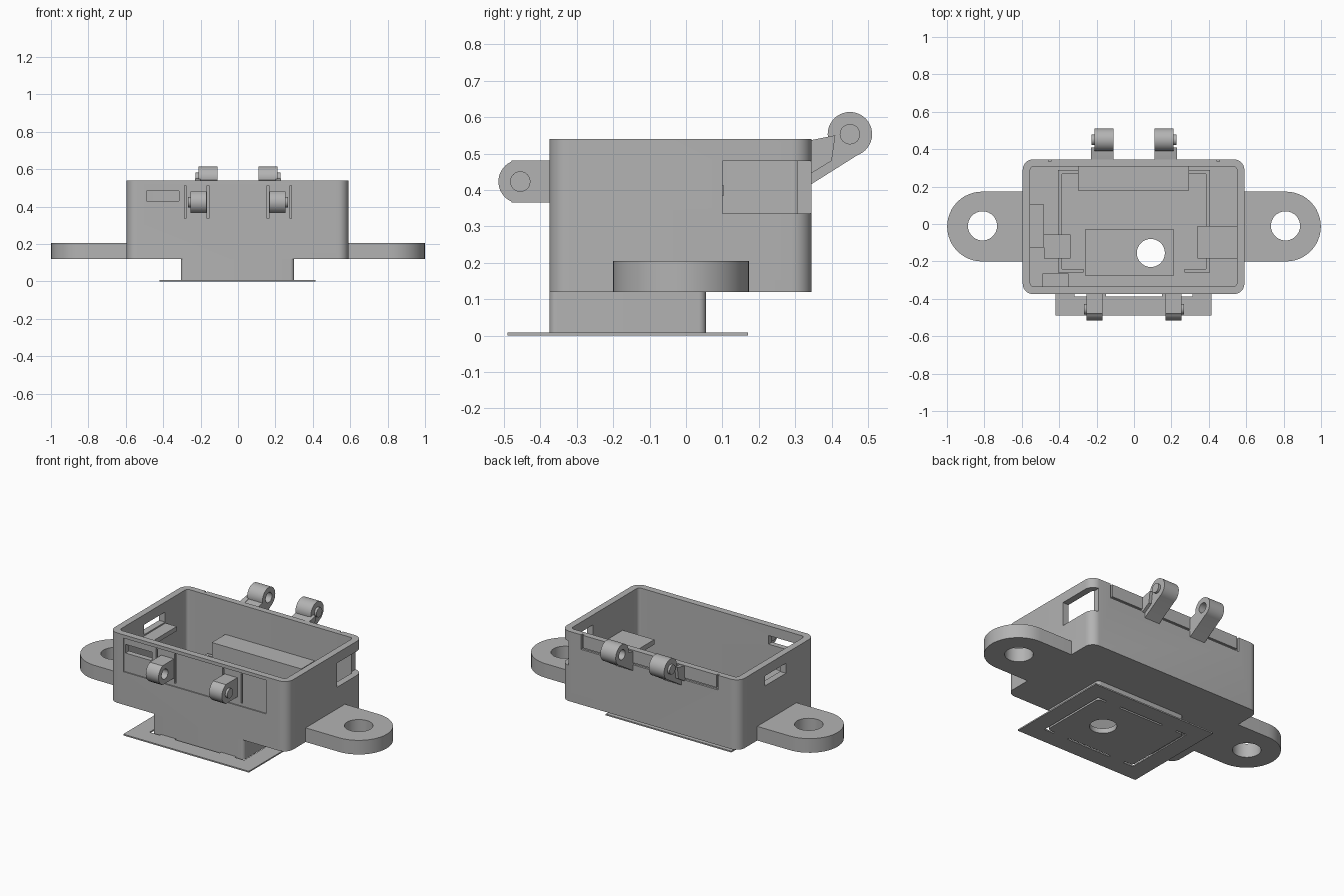
import bpy, math
from mathutils import Matrix

cube = bpy.data.objects.get("Cube")
if cube:
    bpy.data.objects.remove(cube, do_unlink=True)

grey = bpy.data.materials.new("plain_grey")
grey.use_nodes = True
colour = (0.45, 0.45, 0.45, 1)
grey.diffuse_color = colour
grey.node_tree.nodes["Principled BSDF"].inputs["Base Color"].default_value = colour


def prism(name, points, low, high, axis="z"):
    """Extrude a closed profile; axis 'x' reads the points as (y, z)."""
    n = len(points)
    verts = [(p[0], p[1], h) for h in (low, high) for p in points]
    if axis == "x":
        verts = [(h, a, b) for a, b, h in verts]
    faces = [tuple(reversed(range(n))), tuple(range(n, 2 * n))]
    faces += [(i, (i + 1) % n, (i + 1) % n + n, i + n) for i in range(n)]
    mesh = bpy.data.meshes.new(name)
    mesh.from_pydata(verts, [], faces)
    mesh.materials.append(grey)
    obj = bpy.data.objects.new(name, mesh)
    bpy.context.collection.objects.link(obj)
    return obj


def arc(cx, cy, r, start, end, steps):
    angles = [math.radians(start + (end - start) * i / steps) for i in range(steps + 1)]
    return [(cx + r * math.cos(a), cy + r * math.sin(a)) for a in angles]


def circle(cx, cy, r, steps=40):
    return arc(cx, cy, r, 0, 360, steps)[:-1]


def rect(x0, x1, y0, y1, r=0):
    if not r:
        return [(x0, y0), (x1, y0), (x1, y1), (x0, y1)]
    corners = [(x1 - r, y1 - r), (x0 + r, y1 - r), (x0 + r, y0 + r), (x1 - r, y0 + r)]
    return [p for i, c in enumerate(corners) for p in arc(*c, r, 90 * i, 90 * i + 90, 8)]


def box(name, x0, x1, y0, y1, z0, z1):
    return prism(name, rect(x0, x1, y0, y1), z0, z1)


def cut(targets, cutter):
    """Subtract the cutter from every target, then discard it."""
    cutter.hide_render = True
    for obj in targets:
        mod = obj.modifiers.new("cut", "BOOLEAN")
        mod.operation = "DIFFERENCE"
        mod.solver = "EXACT"
        mod.object = cutter
        bpy.context.view_layer.objects.active = obj
        bpy.ops.object.modifier_apply(modifier=mod.name)
    bpy.data.objects.remove(cutter, do_unlink=True)


parts = []

# Open housing and the foot below it
housing = prism("housing", rect(-0.595, 0.59, -0.375, 0.345, 0.055), 0.12, 0.54)
foot = prism("foot", rect(-0.305, 0.3, -0.375, 0.055, 0.02), 0, 0.12)
parts += [housing, foot]
cut([housing], prism("cavity", rect(-0.555, 0.55, -0.335, 0.308, 0.02), 0.16, 0.7))
cut([housing, foot], box("pocket", -0.26, 0.21, -0.275, -0.03, 0.03, 0.3))
cut([foot], prism("drain", circle(0.09, -0.155, 0.075), -0.1, 0.1))

# Windows in the side and front walls
cut([housing], box("corner_window", 0.54, 0.7, 0.1, 0.5, 0.335, 0.48))
cut([housing], box("side_window", -0.7, -0.5, -0.1, 0.1, 0.42, 0.48))
cut([housing], box("front_window", -0.49, -0.315, -0.5, -0.3, 0.43, 0.482))

# Shallow front recess, slits beside the lugs, and the rear snap flap slits
cut([housing], box("front_recess", -0.5, 0.45, -0.5, -0.368, 0.318, 0.52))
for s in (-1, 1):
    for x, w in ((0.283, 0.004), (0.16, 0.006)):
        cut([housing], box("front_slit", s * x - w, s * x + w, -0.5, -0.355, 0.335, 0.512))
    cut([housing], box("flap_side_slit", s * 0.45 - 0.006, s * 0.45 + 0.006, 0.333, 0.5, 0.452, 0.6))
cut([housing], box("flap_bottom_slit", -0.45, 0.45, 0.333, 0.5, 0.452, 0.464))

# Thin brim around the foot, separated by a narrow gap
brim = box("brim", -0.42, 0.415, -0.49, 0.17, 0, 0.008)
cut([brim], box("brim_opening", -0.317, 0.312, -0.387, 0.067, -0.1, 0.1))
parts.append(brim)
for s in (-1, 1):
    parts.append(box("brim_bridge", s * 0.2 - 0.05, s * 0.2 + 0.05, -0.39, -0.37, 0, 0.008))
    parts.append(box("brim_bridge", s * 0.2 - 0.05, s * 0.2 + 0.05, 0.05, 0.07, 0, 0.008))

# Mounting ears with bolt holes
for side, s in (("left", 1), ("right", -1)):
    outline = [(0.575, -0.2), *arc(0.8125, -0.0135, 0.1865, -90, 90, 24), (0.575, 0.173)]
    if s < 0:
        outline = [(-x, y) for x, y in reversed(outline)]
    ear = prism(side + "_ear", outline, 0.12, 0.205)
    cut([ear], prism("bolt_hole", circle(s * 0.81, -0.01, 0.078), 0, 0.4))
    parts.append(ear)

# Inner ledges, supports and locating ribs
parts += [
    box("rear_support", -0.3, 0.295, 0.18, 0.32, 0.15, 0.335),
    box("left_ledge", 0.34, 0.56, -0.185, -0.01, 0.31, 0.34),
    box("right_ledge", -0.565, -0.48, -0.125, 0.105, 0.385, 0.412),
    box("right_support", -0.48, -0.34, -0.185, -0.055, 0.15, 0.3),
    box("right_front_block", -0.49, -0.35, -0.34, -0.265, 0.15, 0.25),
]
for s in (-1, 1):
    def rib(a, b, y0, y1):
        x0, x1 = sorted((s * a, s * b))
        parts.append(box("locating_rib", x0, x1, y0, y1, 0.15, 0.2))
    rib(0.385, 0.405, -0.26, 0.288)
    rib(0.27, 0.4, -0.26, -0.24)
    rib(0.29, 0.4, 0.268, 0.288)

# Front and rear hinge lugs: blind hole on the inner side, pin on the outer
front_profile = [(-0.36, 0.365), (-0.36, 0.481), (-0.478, 0.481),
                 *arc(-0.455, 0.423, 0.06, 115, 245, 16), (-0.478, 0.365)]
rear_profile = [(0.335, 0.41), (0.47, 0.495), *arc(0.45, 0.553, 0.061, -65, 190, 28),
                (0.385, 0.542), (0.335, 0.53)]
lugs = (
    ("front_lug", front_profile, (-0.455, 0.423), 0.168, 0.253, 0.267),
    ("rear_lug", rear_profile, (0.45, 0.553), 0.11, 0.212, 0.226),
)
for name, profile, centre, inner, outer, tip in lugs:
    for s in (-1, 1):
        lug = prism(name, profile, *sorted((s * inner, s * outer)), "x")
        cut([lug], prism("hinge_hole", circle(*centre, 0.03, 24),
                         *sorted((s * 0.05, s * (outer - 0.025))), "x"))
        pin = prism(name + "_pin", circle(*centre, 0.028, 24),
                    *sorted((s * (outer - 0.01), s * tip)), "x")
        parts += [lug, pin]
for s in (-1, 1):
    x0, x1 = sorted((s * 0.2, s * 0.23))
    parts.append(prism("rear_lug_rib", [(0.335, 0.44), (0.4, 0.48), (0.41, 0.55), (0.335, 0.535)],
                       x0, x1, "x"))

# Consistent normals and smooth round surfaces
import bmesh
for obj in parts:
    bm = bmesh.new()
    bm.from_mesh(obj.data)
    bmesh.ops.recalc_face_normals(bm, faces=bm.faces)
    bm.to_mesh(obj.data)
    bm.free()
bpy.ops.object.select_all(action="DESELECT")
for obj in parts:
    obj.select_set(True)
bpy.context.view_layer.objects.active = housing
bpy.ops.object.shade_smooth_by_angle(angle=math.radians(30))
